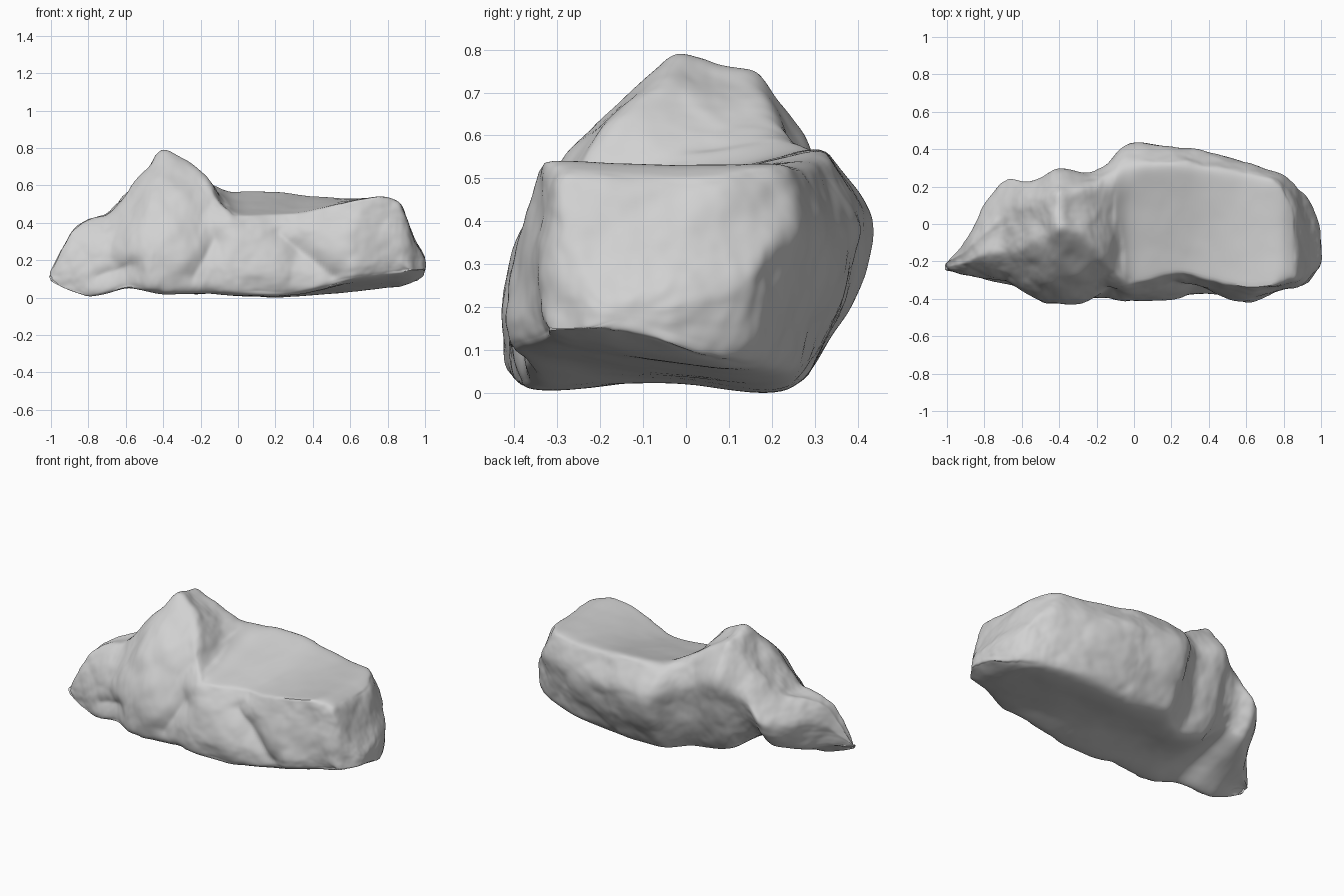
import bpy, bmesh
from mathutils import Vector, noise

cube = bpy.data.objects.get("Cube")
if cube:
    bpy.data.objects.remove(cube, do_unlink=True)

# Cross-sections along the length, in hundredths:
# x, front y, back y, base z, front rim y, front rim z, back rim y, back rim z
SECTIONS = [
    (-100, -25, -19, 9, -23, 15, -20, 17),
    (-90, -28, -8, 4, -21, 34, -13, 35),
    (-80, -30, 9, 1, -17, 41, -3, 42),
    (-69, -33, 23, 3, -15, 45, 7, 45),
    (-59, -38, 23, 5, -13, 57, 12, 57),
    (-49, -42, 25, 4, -10, 69, 15, 66),
    (-40, -42, 29, 3, -4, 79, 18, 75),
    (-24, -42, 28, 3, -9, 71, 20, 66),
    (-14, -40, 32, 3, -20, 60, 24, 60),
    (-2, -42, 44, 2, -29, 45, 30, 57),
    (20, -41, 42, 1, -26, 45, 32, 57),
    (35, -38, 40, 2, -28, 46, 30, 55),
    (60, -43, 34, 4, -34, 52, 26, 53),
    (78, -36, 27, 6, -31, 54, 21, 53),
    (87, -34, 20, 7, -28, 50, 8, 48),
    (93, -32, 13, 9, -25, 33, 3, 34),
    (99, -23, -2, 13, -20, 23, -6, 24),
]


def clamp(value):
    return min(max(value, 0), 1)


def ring(section):
    """Closed outline of one slice: front face, top, undercut back, base."""
    x, front, back, base, rim_f, zf, rim_b, zb = (v / 100 for v in section)
    hf, hb, width = zf - base, zb - base, back - front
    right, tail = clamp((x - 0.3) * 3), clamp((-0.35 - x) * 4)
    lift = 0.06 * right * min(width * 2, 1)
    undercut = width * (0.22 - 0.08 * right)
    outline = [
        (front + 0.05 * width, base + lift),
        (front, base + 0.3 * hf),
        (front + 0.4 * (rim_f - front), base + 0.72 * hf),
        (rim_f, zf),
        ((rim_f + rim_b) / 2, (zf + zb) / 2),
        (rim_b, zb),
        (back, base + (0.71 + 0.06 * tail) * hb),
        (back - 0.3 * undercut, base + (0.35 + 0.18 * tail) * hb),
        (back - undercut, base + 0.3 * tail * hb),
        (front + 0.4 * width, base + 0.02 + 0.1 * tail * hb),
    ]
    return [(x, y, z) for y, z in outline]


# Coarse lofted body, with a crisp rim round the flat shelf
bm = bmesh.new()
rings = [[bm.verts.new(p) for p in ring(s)] for s in SECTIONS]
crease = bm.edges.layers.float.new("crease_edge")
n = len(rings[0])
for a, b in zip(rings, rings[1:]):
    for i in range(n):
        j = (i + 1) % n
        bm.faces.new((a[i], a[j], b[j], b[i]))
bm.faces.new(rings[0])
bm.faces.new(rings[-1])
bmesh.ops.recalc_face_normals(bm, faces=bm.faces[:])
for a, b in zip(rings[9:], rings[10:14]):
    for i, sharp in ((3, 0.6), (5, 0.3)):
        bm.edges.get((a[i], b[i]))[crease] = sharp
mesh = bpy.data.meshes.new("rock")
bm.to_mesh(mesh)
bm.free()
rock = bpy.data.objects.new("rock", mesh)
bpy.context.collection.objects.link(rock)

# Round the body
for kind, levels in (("SIMPLE", 1), ("CATMULL_CLARK", 3)):
    mod = rock.modifiers.new(kind.title(), "SUBSURF")
    mod.subdivision_type = kind
    mod.levels = mod.render_levels = levels


def rounded():
    mesh.update()
    rock.update_tag()
    bpy.context.view_layer.update()
    graph = bpy.context.evaluated_depsgraph_get()
    return bpy.data.meshes.new_from_object(rock.evaluated_get(graph))


# Push the cage out so the rounded skin passes through the section points
targets = [v.co.copy() for v in mesh.vertices]
for _ in range(2):
    skin = rounded()
    for v, target in zip(mesh.vertices, targets):
        v.co += 0.8 * (target - skin.vertices[v.index].co)
    bpy.data.meshes.remove(skin)
rock.data = rounded()
rock.modifiers.clear()
bpy.data.meshes.remove(mesh)
rock.data.name = "rock"

# Gullies on the front face: start x, z, end x, z, width, depth
GULLIES = [
    (0.22, 0.34, 0.5, 0.12, 0.07, 0.045),
    (-0.13, 0.3, -0.24, 0.12, 0.07, 0.035),
    (-0.75, 0.12, -0.58, 0.18, 0.06, 0.03),
]


def gully_depth(p):
    total = 0
    for x0, z0, x1, z1, width, depth in GULLIES:
        start, run = Vector((x0, z0)), Vector((x1 - x0, z1 - z0))
        q = Vector((p.x, p.z)) - start
        t = clamp(q.dot(run) / run.length_squared)
        total += depth * max(0, 1 - (q - run * t).length / (2 * width)) ** 2
    return total


# Weathered surface: broad lumps, facets and fine grain, calmer on the shelf
bm = bmesh.new()
bm.from_mesh(rock.data)
bm.normal_update()
moves = []
for v in bm.verts:
    p, nrm = v.co, v.normal
    lumps = noise.noise(p * 4.5 + Vector((3, 1, 7)))
    facets = noise.voronoi(p * 5)[0][0] - 0.45
    grain = noise.fractal(p * 9, 0.9, 2, 3)
    calm = 0.2 if p.x > -0.1 and nrm.z > 0.75 else 1.0
    if nrm.z < -0.7:
        calm = 0.3
    move = nrm * calm * (0.014 * lumps - 0.02 * facets + 0.006 * grain)
    if nrm.y < -0.3:
        move.y += gully_depth(p)
    moves.append(move)
for v, move in zip(bm.verts, moves):
    v.co += move
for _ in range(2):
    bmesh.ops.smooth_vert(bm, verts=bm.verts[:], factor=0.5,
                          use_axis_x=True, use_axis_y=True, use_axis_z=True)

# Rest on the ground
ground = min(v.co.z for v in bm.verts)
bmesh.ops.translate(bm, verts=bm.verts[:], vec=(0, 0, -ground))
bm.to_mesh(rock.data)
bm.free()

# Plain stone colour
stone = bpy.data.materials.new("light_grey_stone")
stone.use_nodes = True
colour = (0.64, 0.64, 0.64, 1)
stone.diffuse_color = colour
stone.node_tree.nodes["Principled BSDF"].inputs["Base Color"].default_value = colour
rock.data.materials.clear()
rock.data.materials.append(stone)

bpy.context.view_layer.objects.active = rock
rock.select_set(True)
bpy.ops.object.shade_smooth_by_angle(angle=0.7)
